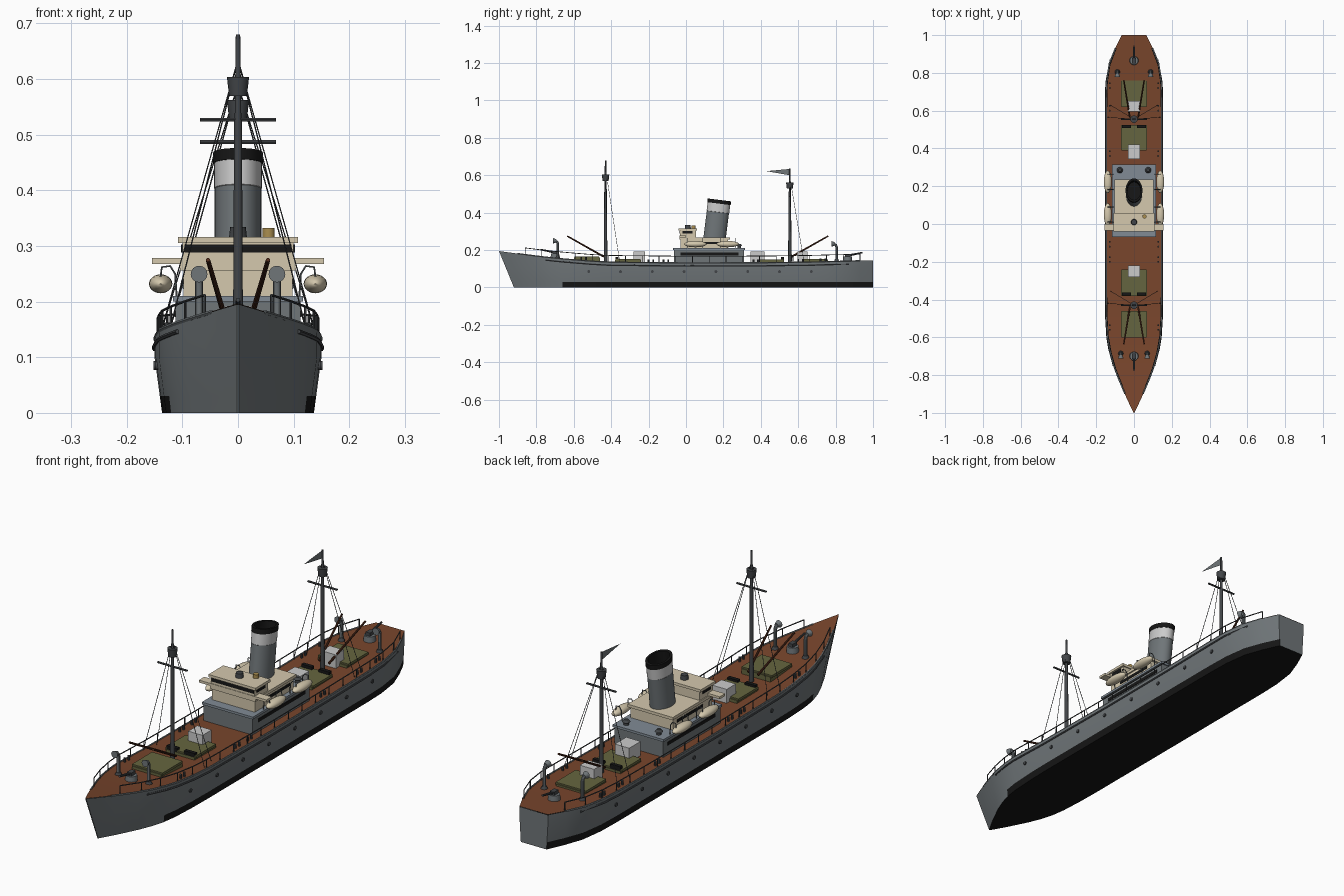
import bpy, bmesh, math
from mathutils import Vector, Matrix

if "Cube" in bpy.data.objects:
    bpy.data.objects.remove(bpy.data.objects["Cube"])

def material(name, *rgb):
    m = bpy.data.materials.new(name)
    m.diffuse_color = (*rgb, 1)
    m.use_nodes = True
    m.node_tree.nodes["Principled BSDF"].inputs["Base Color"].default_value = m.diffuse_color
    return m

HULL = material("hull_grey", .16, .18, .19)
DARK = material("dark_grey", .055, .06, .065)
BLACK = material("black", .008, .008, .008)
DECK = material("deck_brown", .19, .06, .025)
CREAM = material("cream", .66, .58, .42)
OLIVE = material("olive", .13, .13, .05)
WHITE = material("pale_grey", .55, .55, .55)
WOOD = material("dark_wood", .08, .025, .012)
BRASS = material("brass", .4, .27, .08)
STEEL = material("steel", .22, .26, .3)

def add(name, bm, *mats):
    me = bpy.data.meshes.new(name)
    bmesh.ops.recalc_face_normals(bm, faces=bm.faces)
    bm.to_mesh(me)
    bm.free()
    for m in mats:
        me.materials.append(m)
    ob = bpy.data.objects.new(name, me)
    bpy.context.collection.objects.link(ob)
    return ob

def box(name, x, y, z, mat):
    """Box from three (min, max) ranges."""
    bm = bmesh.new()
    size = [b - a for a, b in (x, y, z)]
    mid = [(a + b) / 2 for a, b in (x, y, z)]
    bmesh.ops.create_cube(bm, size=1, matrix=Matrix.Translation(mid) @ Matrix.Diagonal((*size, 1)))
    return add(name, bm, mat)

def rod(name, p, q, r1, r2, mat, sides=16):
    """Cylinder or cone between two points."""
    p, q = Vector(p), Vector(q)
    bm = bmesh.new()
    rot = (q - p).to_track_quat('Z', 'Y').to_matrix().to_4x4()
    bmesh.ops.create_cone(bm, cap_ends=True, segments=sides, radius1=r1, radius2=r2,
                          depth=(q - p).length, matrix=Matrix.Translation((p + q) / 2) @ rot)
    return add(name, bm, mat)

def tubes(name, paths, r, mat, res=1):
    """One mesh of round bars following several point paths."""
    cu = bpy.data.curves.new(name, 'CURVE')
    cu.dimensions = '3D'
    cu.bevel_depth, cu.bevel_resolution, cu.use_fill_caps = r, res, True
    for path in paths:
        sp = cu.splines.new('POLY')
        sp.points.add(len(path) - 1)
        for pt, co in zip(sp.points, path):
            pt.co = (*co, 1)
    tmp = bpy.data.objects.new(name, cu)
    bpy.context.collection.objects.link(tmp)
    me = bpy.data.meshes.new_from_object(tmp.evaluated_get(bpy.context.evaluated_depsgraph_get()))
    bpy.data.objects.remove(tmp)
    me.materials.clear()
    me.materials.append(mat)
    ob = bpy.data.objects.new(name, me)
    bpy.context.collection.objects.link(ob)

def lathe(name, profile, mat, sides=32):
    bm = bmesh.new()
    rings = [[bm.verts.new((r * math.cos(a), r * math.sin(a), z))
              for a in (2 * math.pi * i / sides for i in range(sides))] for r, z in profile]
    for a, b in zip(rings, rings[1:]):
        for i in range(sides):
            j = (i + 1) % sides
            bm.faces.new((a[i], a[j], b[j], b[i]))
    return add(name, bm, mat)

# Hull stations: y, half width, deck height
ST = [(-1, .002, .195), (-.95, .026, .188), (-.9, .049, .181), (-.8, .091, .168), (-.73, .115, .16),
      (-.66, .132, .153), (-.6, .142, .148), (-.5, .148, .14), (-.4, .15, .135), (0, .15, .131),
      (.4, .15, .132), (.65, .15, .135), (.75, .147, .138), (.85, .132, .14), (.93, .1, .143), (1, .065, .145)]

def at(y, k):
    """Interpolated half width (k=1) or deck height (k=2)."""
    for a, b in zip(ST, ST[1:]):
        if y <= b[0]:
            return a[k] + (b[k] - a[k]) * (y - a[0]) / (b[0] - a[0])
    return ST[-1][k]

def edge(y, s, inset=0, up=0):
    return (s * (at(y, 1) - inset), y, at(y, 2) + up)

# Hull with raked bow, black bottom and boot stripe
bm = bmesh.new()
loops = []
for y, w, h in ST:
    half = []
    for z in (h, .1, .03, 0):
        rake = .08 * max(0, (-.66 - y) / .34) * (1 - z / h)
        half.append((w * (.91 + .09 * min(1, z / .1)), y + rake, z))
    loops.append([bm.verts.new(p) for p in half] +
                 [bm.verts.new((-x, y2, z)) for x, y2, z in reversed(half)])
for n, (a, b) in enumerate(zip(loops, loops[1:])):
    for i in range(7):
        f = bm.faces.new((a[i], a[i + 1], b[i + 1], b[i]))
        f.material_index = 1 if i == 3 or (i in (2, 4) and ST[n][0] > -.67) else 0
bm.faces.new(loops[0])
bm.faces.new(loops[-1])
add("hull", bm, HULL, BLACK)

# Deck
bm = bmesh.new()
rows = [[bm.verts.new(edge(y, s, 0, .001)) for s in (-1, 1)] for y, _, _ in ST]
for a, b in zip(rows, rows[1:]):
    bm.faces.new((a[0], a[1], b[1], b[0]))
add("deck", bm, DECK)

# Gunwale, rubbing strake and railings
span = [s[0] for s in ST if -.91 < s[0] < .94]
tubes("gunwale", [[edge(y, s, .002) for y in span] for s in (-1, 1)], .004, HULL)
strake = [-.75, -.66, -.6, -.5, -.4, 0, .4, .65, .75, .87]
tubes("rubbing_strake", [[edge(y, s, 0, -.016) for y in strake] for s in (-1, 1)], .0045, DARK)
rail_y = [-.86 + i * 1.79 / 20 for i in range(21)]
rails = [[edge(y, s, .006, .036) for y in rail_y] for s in (-1, 1)]
posts = [[edge(y, s, .006), edge(y, s, .006, .036)] for y in rail_y for s in (-1, 1)]
tubes("railings", rails + posts, .0022, DARK)

# Portholes and bollards
for s in (-1, 1):
    for i in range(8):
        y = -.52 + i * .17
        w = at(y, 1)
        rod("porthole", (s * (w - .01), y, .085), (s * (w + .002), y, .085), .008, .008, DARK, 12)
    for y in (-.56, -.2, -.12, .36, .6, .72):
        for dy in (0, .025):
            x, z = s * .128, at(y, 2)
            rod("bollard", (x, y + dy, z), (x, y + dy, z + .018), .005, .005, DARK, 10)

# Cargo hatches
for y0, y1 in ((-.6, -.46), (-.38, -.24), (.39, .525), (.62, .76)):
    z = at(y0, 2)
    box("hatch_coaming", (-.066, .066), (y0, y1), (.12, z + .012), OLIVE)
    box("hatch_cover", (-.07, .07), (y0 + .004, y1 - .004), (z + .008, z + .018), OLIVE)
for y in (-.37, .515):
    for x in (-.04, .04):
        box("winch", (x - .024, x + .024), (y - .008, y + .008), (.135, .162), BLACK)
for y0, y1 in ((-.28, -.22), (.345, .42), (.595, .65)):
    box("deck_locker", (-.033, .033), (y0, y1), (.132, .192), WHITE)

# Lower deckhouse
box("lower_house", (-.112, .112), (-.065, .31), (.12, .205), HULL)
box("lower_house_roof", (-.117, .117), (-.07, .315), (.2, .21), STEEL)
box("lower_house_side_windows", (-.114, .114), (-.03, .28), (.172, .186), BLACK)
for x in (-.075, .075):
    rod("roof_vent", (x, .285, .21), (x, .285, .222), .01, .01, DARK)
    rod("roof_vent_cap", (x, .285, .222), (x, .285, .232), .016, .008, DARK)

# Upper house and bridge
box("upper_house", (-.098, .098), (-.03, .225), (.205, .262), CREAM)
box("upper_house_side_windows", (-.1, .1), (.03, .2), (.232, .244), BLACK)
box("upper_house_roof", (-.104, .104), (-.035, .235), (.256, .268), CREAM)
box("bridge_wings", (-.155, .155), (-.035, 0), (.268, .278), CREAM)
box("bridge", (-.1, .1), (-.033, .053), (.265, .31), CREAM)
box("bridge_windows", (-.096, .096), (-.0355, .03), (.288, .303), BLACK)
box("bridge_side_windows", (-.102, .102), (-.02, .035), (.288, .303), BLACK)
box("bridge_roof", (-.108, .108), (-.04, .058), (.305, .316), CREAM)
rod("compass", (0, .01, .316), (0, .01, .334), .016, .014, DARK)
rod("brass_lamp", (.055, .04, .316), (.055, .04, .332), .011, .011, BRASS)

# Oval raked funnel
for name, prof, mat in (
        ("funnel_body", ((.042, 0), (.042, .165)), HULL),
        ("funnel_band", ((.042, .164), (.0428, .165), (.0428, .212), (.042, .213)), WHITE),
        ("funnel_cap", ((.042, .21), (.0445, .21), (.0445, .23), (.036, .23), (.036, .17), (.0001, .17)), BLACK)):
    ob = lathe(name, prof, mat)
    ob.data.transform(Matrix.Translation((0, .15, .24)) @ Matrix.Rotation(-.125, 4, 'X')
                      @ Matrix.Diagonal((1, 1.42, 1, 1)))

# Lifeboats on davits
for s in (-1, 1):
    for y in (.05, .223):
        bm = bmesh.new()
        bmesh.ops.create_uvsphere(bm, u_segments=20, v_segments=12, radius=1, matrix=Matrix.Translation(
            (s * .139, y, .232)) @ Matrix.Diagonal((.021, .06, .017, 1)))
        add("lifeboat", bm, CREAM)
        tubes("davits", [[(s * .11, y + d, .205), (s * .113, y + d, .25), (s * .122, y + d, .264),
                          (s * .137, y + d, .262), (s * .139, y + d, .245)] for d in (-.04, .04)], .002, HULL)

# Masts with lookout, yard, stays and derrick booms
for y, top, nest, yard, d in ((-.43, .68, .57, .527, -1), (.555, .635, .528, .487, 1)):
    rod("mast_lower", (0, y, .13), (0, y, yard), .009, .007, DARK)
    rod("mast_upper", (0, y, yard), (0, y, top), .006, .004, DARK)
    rod("lookout", (0, y, nest), (0, y, nest + .034), .016, .02, DARK)
    tubes("yard", [[(-.068, y, yard), (.068, y, yard)]], .004, DARK)
    tubes("stays", [[(0, y, top - .045), (s * .125, y + .075, .14)] for s in (-1, 1)] +
          [[(0, y, top - .045), (s * .14, y + .01, .14)] for s in (-1, 1)], .0012, DARK)
    for s in (-1, 1):
        rod("derrick_boom", (s * .022, y + d * .01, .165), (s * .054, y + d * .205, .275), .005, .004, WOOD, 10)
bm = bmesh.new()
bm.faces.new([bm.verts.new(p) for p in ((0, .555, .634), (0, .555, .6), (0, .43, .622))])
add("pennant", bm, HULL)

# Cowl ventilators
for x, y in ((.07, -.685), (-.07, -.685), (.088, .805), (-.088, .805)):
    z = at(y, 2)
    tubes("ventilator_pipe", [[(x, y, z), (x, y, z + .078), (x, y - .004, z + .088), (x, y - .014, z + .094)]],
          .007, HULL, 3)
    rod("ventilator_base", (x, y, z), (x, y, z + .012), .014, .009, DARK)
    rod("ventilator_cowl", (x, y - .008, z + .094), (x, y - .026, z + .094), .008, .015, HULL)

# Deck guns at bow and stern
for y, d in ((-.7, -1), (.865, 1)):
    z = at(y, 2)
    rod("gun_base", (0, y, z), (0, y, z + .024), .024, .022, HULL, 20)
    box("gun_mount", (-.01, .01), (y - .014, y + .014), (z + .02, z + .038), DARK)
    rod("gun_barrel", (0, y, z + .03), (0, y + d * .078, z + .046), .006, .004, DARK, 10)

# Smooth round parts, keep hard edges
bpy.ops.object.select_all(action='SELECT')
bpy.context.view_layer.objects.active = bpy.context.scene.objects[0]
bpy.ops.object.shade_smooth_by_angle(angle=math.radians(35))
